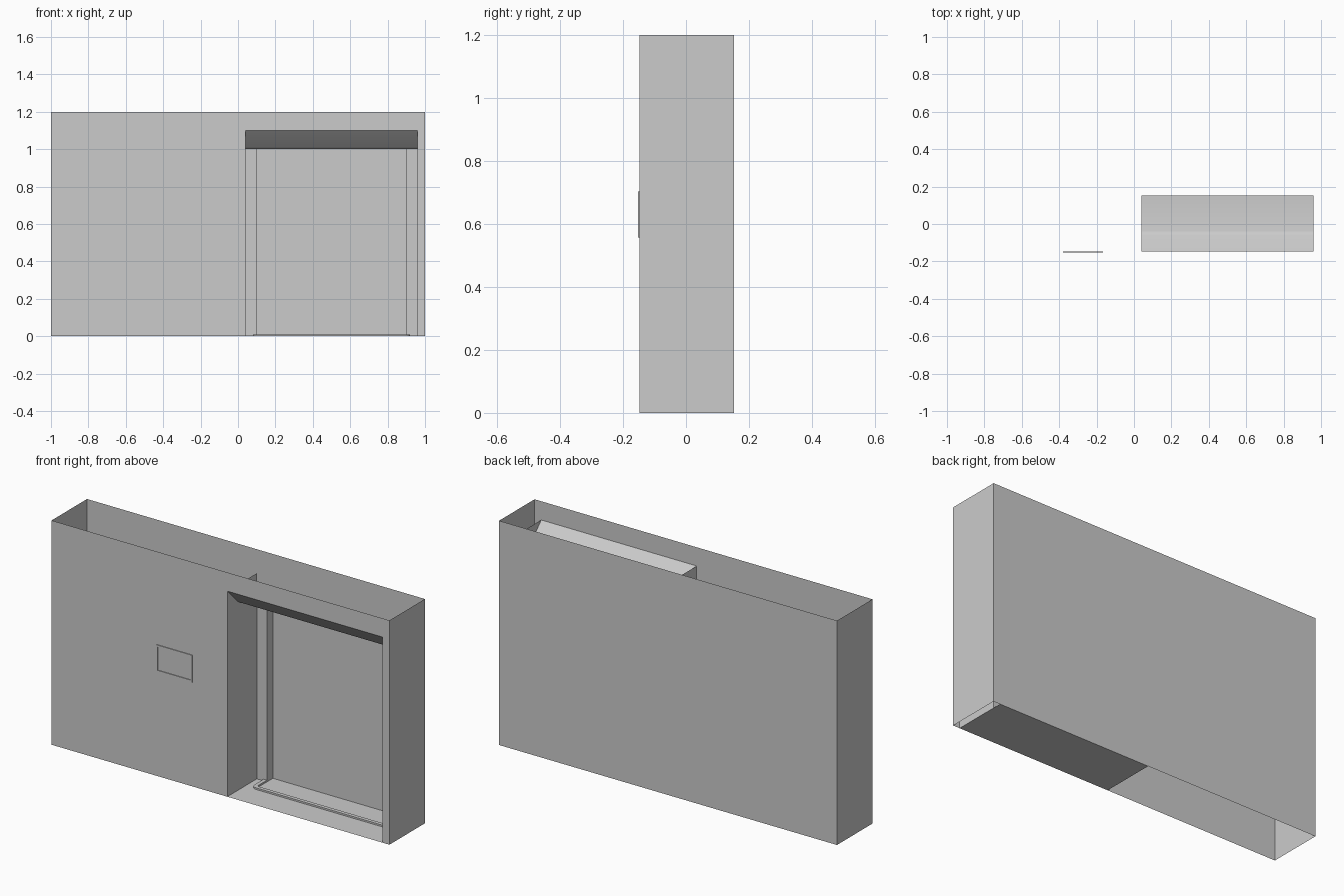
import bpy, bmesh, math

cube = bpy.data.objects.get("Cube")
if cube:
    bpy.data.objects.remove(cube)

grey = bpy.data.materials.new("plain_grey")
grey.use_nodes = True
grey.diffuse_color = (0.6, 0.6, 0.6, 1)
grey.node_tree.nodes["Principled BSDF"].inputs["Base Color"].default_value = (0.6, 0.6, 0.6, 1)

FRONT, BACK, HEIGHT = -0.148, 0.152, 1.2
LEFT, RIGHT, TOP, LINTEL = 0.04, 0.96, 1.1, 1.0     # alcove opening
JAMB_Y, JAMB = 0.102, 0.06                          # jamb plane and width


def finish(name, bm):
    mesh = bpy.data.meshes.new(name)
    bm.to_mesh(mesh)
    bm.free()
    mesh.materials.append(grey)
    obj = bpy.data.objects.new(name, mesh)
    bpy.context.collection.objects.link(obj)
    return obj


def sweep(name, path, offset):
    """Sheet made by moving an open path along an offset."""
    bm = bmesh.new()
    a = [bm.verts.new(p) for p in path]
    b = [bm.verts.new([c + d for c, d in zip(p, offset)]) for p in path]
    for i in range(len(path) - 1):
        bm.faces.new((a[i], a[i + 1], b[i + 1], b[i]))
    return finish(name, bm)


def band(name, outer, inner, depth, closed):
    """Solid strip between two matching outlines, thickened along depth."""
    bm = bmesh.new()
    o = [bm.verts.new(p) for p in outer]
    n = [bm.verts.new(p) for p in inner]
    count = len(o)
    faces = [bm.faces.new((o[i], o[(i + 1) % count], n[(i + 1) % count], n[i]))
             for i in range(count if closed else count - 1)]
    ext = bmesh.ops.extrude_face_region(bm, geom=faces, use_keep_orig=True)
    moved = [g for g in ext["geom"] if isinstance(g, bmesh.types.BMVert)]
    bmesh.ops.translate(bm, verts=moved, vec=depth)
    bmesh.ops.recalc_face_normals(bm, faces=bm.faces)
    return finish(name, bm)


# Front wall, notched for the alcove
bm = bmesh.new()
outline = [(-1, 0), (LEFT, 0), (LEFT, TOP), (RIGHT, TOP), (RIGHT, 0),
           (1, 0), (1, HEIGHT), (-1, HEIGHT)]
bm.faces.new([bm.verts.new((x, FRONT, z)) for x, z in outline])
finish("front_wall", bm)

# Remaining outer walls, open above and below
sweep("side_and_back_walls",
      [(1, FRONT, 0), (1, BACK, 0), (-1, BACK, 0), (-1, FRONT, 0)], (0, 0, HEIGHT))

# Alcove cheeks, with stepped jambs returning to the back wall
for side, x, inward in (("left", RIGHT, -1), ("right", LEFT, 1)):
    sweep(side + "_alcove_cheek", [(x, FRONT, 0), (x, JAMB_Y, 0)], (0, 0, TOP))
    edge = x + inward * JAMB
    sweep(side + "_door_jamb",
          [(x, JAMB_Y, 0), (edge, JAMB_Y, 0), (edge, BACK, 0)], (0, 0, LINTEL))

# Floor and sloping ceiling of the alcove
width = (RIGHT - LEFT, 0, 0)
sweep("alcove_floor", [(LEFT, FRONT, 0), (LEFT, BACK, 0)], width)
ceiling = sweep("alcove_ceiling",
                [(LEFT, y, z) for y, z in ((FRONT, TOP), (-0.06, 1.012), (-0.05, 1.004),
                                           (-0.036, LINTEL), (BACK, LINTEL))], width)
bpy.context.view_layer.objects.active = ceiling
ceiling.select_set(True)
bpy.ops.object.shade_smooth_by_angle(angle=math.radians(30))


# Low rounded threshold rim on the floor
def u_outline(half, front, back, radius):
    mid = (LEFT + RIGHT) / 2
    pts = [(mid - half, back, 0)]
    for cx, start in ((mid - half + radius, 180), (mid + half - radius, 270)):
        for k in range(6):
            t = math.radians(start + k * 18)
            pts.append((cx + radius * math.cos(t), front + radius + radius * math.sin(t), 0))
    return pts + [(mid + half, back, 0)]


band("threshold_rim", u_outline(0.42, 0.0, JAMB_Y, 0.025),
     u_outline(0.4, 0.02, JAMB_Y, 0.012), (0, 0, 0.009), False)


# Thin raised frame on the front wall
def rectangle(x0, x1, z0, z1):
    return [(x, FRONT, z) for x, z in ((x0, z0), (x1, z0), (x1, z1), (x0, z1))]


band("wall_panel_frame", rectangle(-0.38, -0.165, 0.557, 0.703),
     rectangle(-0.369, -0.176, 0.568, 0.692), (0, -0.004, 0), True)
